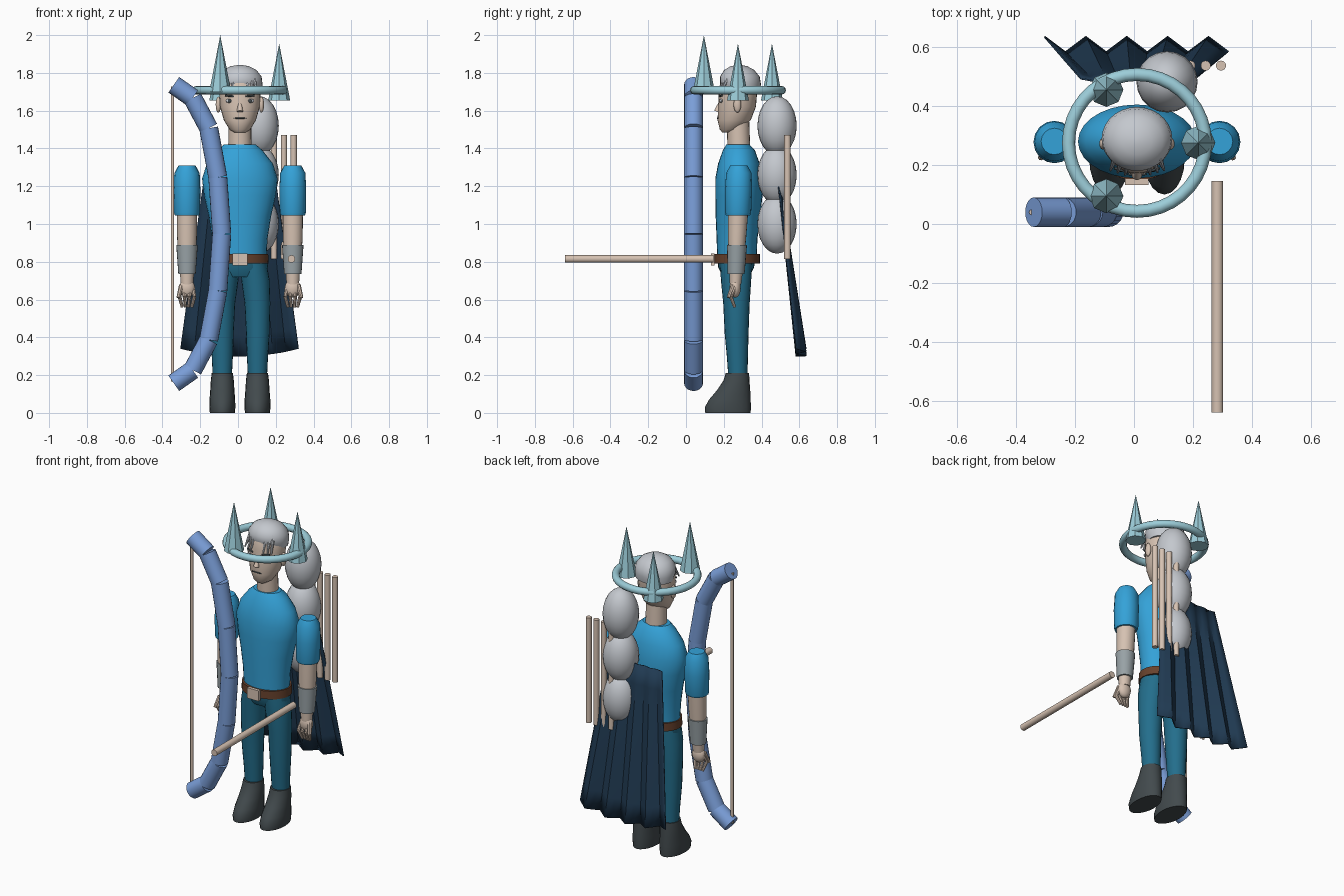
import bpy, bmesh, math
from mathutils import Vector

cube = bpy.data.objects.get("Cube")
if cube:
    bpy.data.objects.remove(cube, do_unlink=True)

MID = 0.01    # the figure's own centre line
parts = []


def material(name, rgb):
    linear = [((c / 255 + 0.055) / 1.055) ** 2.4 for c in rgb] + [1.0]
    mat = bpy.data.materials.new(name)
    mat.use_nodes = True
    mat.diffuse_color = linear
    mat.node_tree.nodes["Principled BSDF"].inputs["Base Color"].default_value = linear
    return mat


shirt = material("shirt blue", (52, 162, 216))
trouser = material("trouser teal", (35, 110, 140))
navy = material("cape navy", (32, 58, 82))
skin = material("skin beige", (214, 194, 178))
silver = material("silver hair", (196, 200, 206))
aqua = material("crown aqua", (156, 205, 217))
bow_blue = material("bow blue", (122, 158, 216))
grey = material("cuff grey", (152, 162, 166))
dark = material("boot charcoal", (66, 74, 77))
leather = material("leather brown", (104, 66, 45))


def finish(name, mat, bm):
    bmesh.ops.recalc_face_normals(bm, faces=bm.faces)
    mesh = bpy.data.meshes.new(name)
    bm.to_mesh(mesh)
    bm.free()
    mesh.materials.append(mat)
    obj = bpy.data.objects.new(name, mesh)
    bpy.context.collection.objects.link(obj)
    parts.append(obj)
    return obj


def loft(name, mat, rings, sides=20):
    """Skin stacked ellipses given as (z, centre x, centre y, radius x, radius y)."""
    bm = bmesh.new()
    loops = []
    for z, cx, cy, rx, ry in rings:
        angles = [math.tau * i / sides for i in range(sides)]
        loops.append([bm.verts.new((cx + rx * math.cos(a), cy + ry * math.sin(a), z)) for a in angles])
    for low, high in zip(loops, loops[1:]):
        for i in range(sides):
            j = (i + 1) % sides
            bm.faces.new((low[i], low[j], high[j], high[i]))
    bm.faces.new(loops[0])
    bm.faces.new(loops[-1])
    return finish(name, mat, bm)


def rod(name, mat, start, end, r1, r2=None, sides=14):
    start, end = Vector(start), Vector(end)
    bm = bmesh.new()
    bmesh.ops.create_cone(bm, cap_ends=True, segments=sides, radius1=r1,
                          radius2=r1 if r2 is None else r2, depth=(end - start).length)
    obj = finish(name, mat, bm)
    obj.location = (start + end) / 2
    obj.rotation_euler = (end - start).to_track_quat("Z", "Y").to_euler()
    return obj


def ball(name, mat, centre, radii):
    bm = bmesh.new()
    bmesh.ops.create_uvsphere(bm, u_segments=20, v_segments=12, radius=1)
    bmesh.ops.scale(bm, vec=radii, verts=bm.verts)
    obj = finish(name, mat, bm)
    obj.location = centre
    return obj


def box(name, mat, centre, size):
    bm = bmesh.new()
    bmesh.ops.create_cube(bm, size=1)
    bmesh.ops.scale(bm, vec=size, verts=bm.verts)
    obj = finish(name, mat, bm)
    obj.location = centre


def centred(rows):
    return [(z, MID, cy, rx, ry) for z, cy, rx, ry in rows]


# Torso, hips, belt and neck
loft("torso", shirt, centred([
    (0.83, 0.27, 0.142, 0.105), (0.92, 0.27, 0.146, 0.108), (1.04, 0.275, 0.165, 0.118),
    (1.15, 0.28, 0.19, 0.125), (1.24, 0.28, 0.2, 0.125), (1.32, 0.28, 0.175, 0.11),
    (1.39, 0.28, 0.12, 0.085), (1.42, 0.275, 0.085, 0.062)]), 28)
loft("hips", trouser, centred([(0.72, 0.265, 0.13, 0.07), (0.77, 0.265, 0.15, 0.095),
                               (0.84, 0.27, 0.14, 0.103)]), 28)
loft("belt", leather, centred([(0.79, 0.27, 0.152, 0.122), (0.84, 0.27, 0.15, 0.122)]), 28)
box("belt_buckle", skin, (MID, 0.142, 0.812), (0.08, 0.02, 0.065))
loft("neck", skin, centred([(1.4, 0.28, 0.062, 0.06), (1.54, 0.275, 0.06, 0.06)]))

# Head and face
loft("head", skin, centred([
    (1.485, 0.222, 0.03, 0.03), (1.5, 0.235, 0.055, 0.056), (1.55, 0.255, 0.085, 0.088),
    (1.62, 0.27, 0.105, 0.1), (1.7, 0.275, 0.11, 0.102), (1.77, 0.28, 0.1, 0.095),
    (1.82, 0.28, 0.06, 0.06)]), 28)
rod("nose", skin, (MID, 0.185, 1.655), (MID, 0.165, 1.595), 0.006, 0.017)
ball("mouth", dark, (MID, 0.169, 1.56), (0.034, 0.006, 0.004))
for side, s in (("left", 1), ("right", -1)):
    x = MID + 0.055 * s
    ball(side + "_eye", silver, (x, 0.187, 1.652), (0.02, 0.008, 0.011))
    ball(side + "_pupil", dark, (x, 0.181, 1.652), (0.009, 0.005, 0.01))
    rod(side + "_eyebrow", dark, (x - 0.024 * s, 0.176, 1.676), (x + 0.022 * s, 0.19, 1.68), 0.005)
    ball(side + "_ear", skin, (MID + 0.114 * s, 0.272, 1.632), (0.014, 0.02, 0.042))

# Hair cap with loose fringe strands
loft("hair", silver, centred([
    (1.7, 0.298, 0.113, 0.09), (1.74, 0.289, 0.12, 0.108), (1.78, 0.285, 0.115, 0.105),
    (1.815, 0.282, 0.088, 0.08), (1.835, 0.28, 0.05, 0.045), (1.842, 0.28, 0.01, 0.01)]), 28)
for i, x in enumerate((-0.09, -0.065, -0.04, 0.045, 0.07, 0.092)):
    front = 0.155 + abs(x) * 0.3
    rod(f"fringe_strand_{i}", silver, (MID + x * 0.8, front + 0.045, 1.785),
        (MID + x, front, 1.69), 0.013, 0.004, 8)

# Arms, cuffs, hands, legs and boots
for side, s in (("left", 1), ("right", -1)):
    x = MID + 0.28 * s
    loft(side + "_sleeve", shirt, [(1.045, x, 0.275, 0.064, 0.064), (1.06, x, 0.276, 0.069, 0.069),
                                   (1.18, x, 0.278, 0.071, 0.072), (1.27, x, 0.28, 0.067, 0.067),
                                   (1.31, x, 0.28, 0.045, 0.045)], 16)
    loft(side + "_forearm", skin, [(0.68, x, 0.262, 0.033, 0.03), (0.75, x, 0.265, 0.038, 0.036),
                                   (0.92, x, 0.27, 0.052, 0.048), (1.06, x, 0.275, 0.054, 0.054)])
    loft(side + "_cuff", grey, [(0.735, x, 0.265, 0.046, 0.045), (0.89, x, 0.27, 0.057, 0.053)])
    ball(side + "_palm", skin, (x, 0.26, 0.66), (0.042, 0.03, 0.05))
    for i in range(4):
        spread = (i - 1.5) * 0.021
        knuckle = (x + spread * 1.25, 0.238, 0.615)
        rod(f"{side}_finger_{i}", skin, (x + spread, 0.26, 0.665), knuckle, 0.011, 0.01, 8)
        rod(f"{side}_fingertip_{i}", skin, knuckle, (x + spread * 0.8, 0.258, 0.56), 0.01, 0.008, 8)
    rod(side + "_thumb", skin, (x + 0.03 * s, 0.25, 0.675), (x + 0.046 * s, 0.225, 0.61), 0.013, 0.01, 8)

    def leg_x(offset):
        return MID + offset * s

    loft(side + "_leg", trouser, [
        (0.18, leg_x(0.093), 0.275, 0.05, 0.05), (0.3, leg_x(0.093), 0.272, 0.056, 0.056),
        (0.42, leg_x(0.095), 0.268, 0.062, 0.063), (0.58, leg_x(0.093), 0.267, 0.068, 0.07),
        (0.7, leg_x(0.083), 0.265, 0.075, 0.08), (0.79, leg_x(0.07), 0.265, 0.072, 0.085)])
    b = leg_x(0.093)
    loft(side + "_boot", dark, [
        (0, b, 0.222, 0.066, 0.12), (0.03, b, 0.222, 0.069, 0.122), (0.07, b, 0.232, 0.068, 0.11),
        (0.12, b, 0.252, 0.064, 0.088), (0.17, b, 0.267, 0.061, 0.069), (0.21, b, 0.272, 0.056, 0.062)])

# Crown ring with three faceted spikes
bpy.ops.mesh.primitive_torus_add(location=(MID, 0.275, 1.708), major_radius=0.232,
                                 minor_radius=0.022, major_segments=36, minor_segments=12)
ring = bpy.context.object
ring.name = "crown_ring"
ring.data.materials.append(aqua)
parts.append(ring)
for i, (angle, top) in enumerate(((0, 1.955), (120, 1.955), (240, 2.0))):
    a = math.radians(angle)
    x, y = MID + 0.208 * math.cos(a), 0.275 + 0.208 * math.sin(a)
    rod(f"crown_spike_{i}", aqua, (x, y, top - 0.3), (x, y, top), 0.058, 0, 8)

# Bow made of straight limbs, mirrored about its grip, and its string
half = [(-0.34, 0.79), (-0.24, 0.72), (-0.155, 0.56), (-0.107, 0.3), (-0.086, 0)]
GRIP = 0.947
bow_path = half + [(x, -h) for x, h in reversed(half[:-1])]
for i, ((x1, h1), (x2, h2)) in enumerate(zip(bow_path, bow_path[1:])):
    rod(f"bow_limb_{i}", bow_blue, (x1, 0.04, GRIP + h1), (x2, 0.04, GRIP + h2), 0.05, sides=20)
rod("bow_string", skin, (-0.347, 0.04, GRIP - 0.78), (-0.347, 0.04, GRIP + 0.78), 0.009)

# Levelled staff, back pack of three pods, and arrow shafts
rod("staff", skin, (0.283, -0.64, 0.815), (0.283, 0.145, 0.815), 0.02)
for i in range(3):
    ball(f"pack_pod_{i}", silver, (0.112, 0.482, 1.0 + 0.26 * i), (0.104, 0.104, 0.157))
for i in range(4):
    x = 0.295 - 0.052 * i
    rod(f"arrow_shaft_{i}", skin, (x, 0.537, 0.815), (x, 0.537, 1.47), 0.017)

# Pleated cape, flaring towards the hem
COLS, ROWS = 18, 8
bm = bmesh.new()
grid = []
for r in range(ROWS + 1):
    t = r / ROWS
    row = []
    for c in range(COLS + 1):
        u = 2 * c / COLS - 1
        hem = 0.3 + 0.04 * u * u
        pleat = math.cos(math.pi * c / 2) * (0.004 + 0.022 * t)
        row.append(bm.verts.new((MID + u * (0.19 + 0.122 * t), 0.492 + 0.12 * t + pleat,
                                 1.24 + (hem - 1.24) * t)))
    grid.append(row)
for upper, lower in zip(grid, grid[1:]):
    for c in range(COLS):
        bm.faces.new((upper[c], upper[c + 1], lower[c + 1], lower[c]))
cape = finish("cape", navy, bm)
cape.modifiers.new("thickness", "SOLIDIFY").thickness = 0.006

# Smooth the rounded parts and keep hard edges crisp
bpy.ops.object.select_all(action="DESELECT")
for obj in parts:
    obj.select_set(True)
bpy.context.view_layer.objects.active = parts[0]
bpy.ops.object.shade_smooth_by_angle(angle=math.radians(35))
